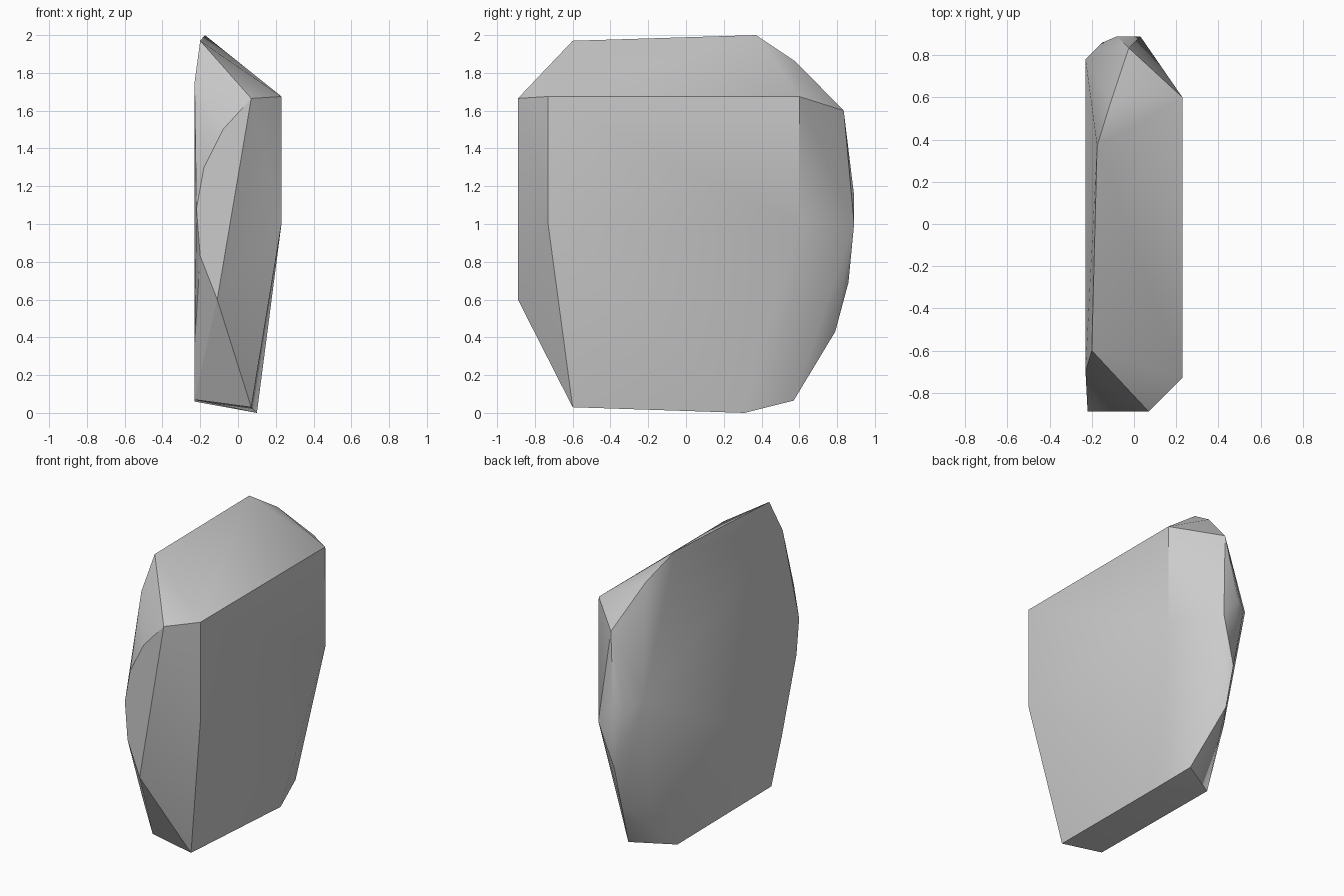
import bpy
import bmesh
import math

# Remove the default cube only
default_cube = bpy.data.objects.get("Cube")
if default_cube:
    bpy.data.objects.remove(default_cube, do_unlink=True)


def make_material(name, colour):
    """One flat colour, shown in the viewport and in a render."""
    material = bpy.data.materials.new(name)
    material.use_nodes = True
    material.diffuse_color = colour
    shader = next(node for node in material.node_tree.nodes if node.type == "BSDF_PRINCIPLED")
    shader.inputs["Base Color"].default_value = colour
    shader.inputs["Roughness"].default_value = 0.9
    return material


def make_hull(name, corner_groups, material):
    """Wrap a faceted stone around named groups of corners."""
    mesh_builder = bmesh.new()
    for corners in corner_groups.values():
        for corner in corners:
            mesh_builder.verts.new(corner)
    result = bmesh.ops.convex_hull(mesh_builder, input=mesh_builder.verts[:])
    spare = [item for item in result["geom_interior"] + result["geom_unused"]
             if isinstance(item, bmesh.types.BMVert) and item.is_valid]
    bmesh.ops.delete(mesh_builder, geom=list(set(spare)), context="VERTS")

    # Merge nearly coplanar triangles into broad chipped planes
    bmesh.ops.dissolve_limit(mesh_builder, angle_limit=math.radians(2),
                             verts=mesh_builder.verts[:], edges=mesh_builder.edges[:])
    bmesh.ops.recalc_face_normals(mesh_builder, faces=mesh_builder.faces[:])

    mesh = bpy.data.meshes.new(name)
    mesh_builder.to_mesh(mesh)
    mesh_builder.free()
    mesh.materials.append(material)
    stone = bpy.data.objects.new(name, mesh)
    bpy.context.collection.objects.link(stone)
    return stone


# Corners of each chipped region of the slab
FRONT, BACK, LEFT, RIGHT = -.89, .89, .23, -.23
regions = {
    "top_ridge": [(-.2, -.6, 1.97), (-.175, .37, 2), (-.11, .58, 1.86)],
    "left_face": [(LEFT, -.73, 1.675), (LEFT, .6, 1.675),
                  (LEFT, -.73, 1), (LEFT, .6, 1)],
    "front_facet": [(.07, FRONT, 1.665), (-.08, FRONT, 1.5), (-.18, FRONT, 1.3),
                    (-.22, FRONT, 1.08), (-.2, FRONT, .83), (-.11, FRONT, .6)],
    "right_face": [(RIGHT, -.7, 1.75), (RIGHT, -.69, .36), (RIGHT, .78, 1.16)],
    "back_chips": [(-.025, .835, 1.6), (.03, BACK, 1), (-.08, BACK, 1.15),
                   (-.15, .86, 1.1), (-.07, .86, .69), (-.07, .79, .43),
                   (-.17, .65, .4)],
    "base": [(.07, -.6, .03), (.1, .31, 0), (.03, .57, .065),
             (RIGHT, .42, .06), (RIGHT, -.58, .07)],
}

# Stone slab
stone_grey = make_material("stone grey", (.6, .6, .6, 1))
slab = make_hull("stone_slab", regions, stone_grey)

# Soft shading across the shallow chips, crisp main edges
bpy.ops.object.select_all(action="DESELECT")
slab.select_set(True)
bpy.context.view_layer.objects.active = slab
bpy.ops.object.shade_smooth_by_angle(angle=math.radians(30))
